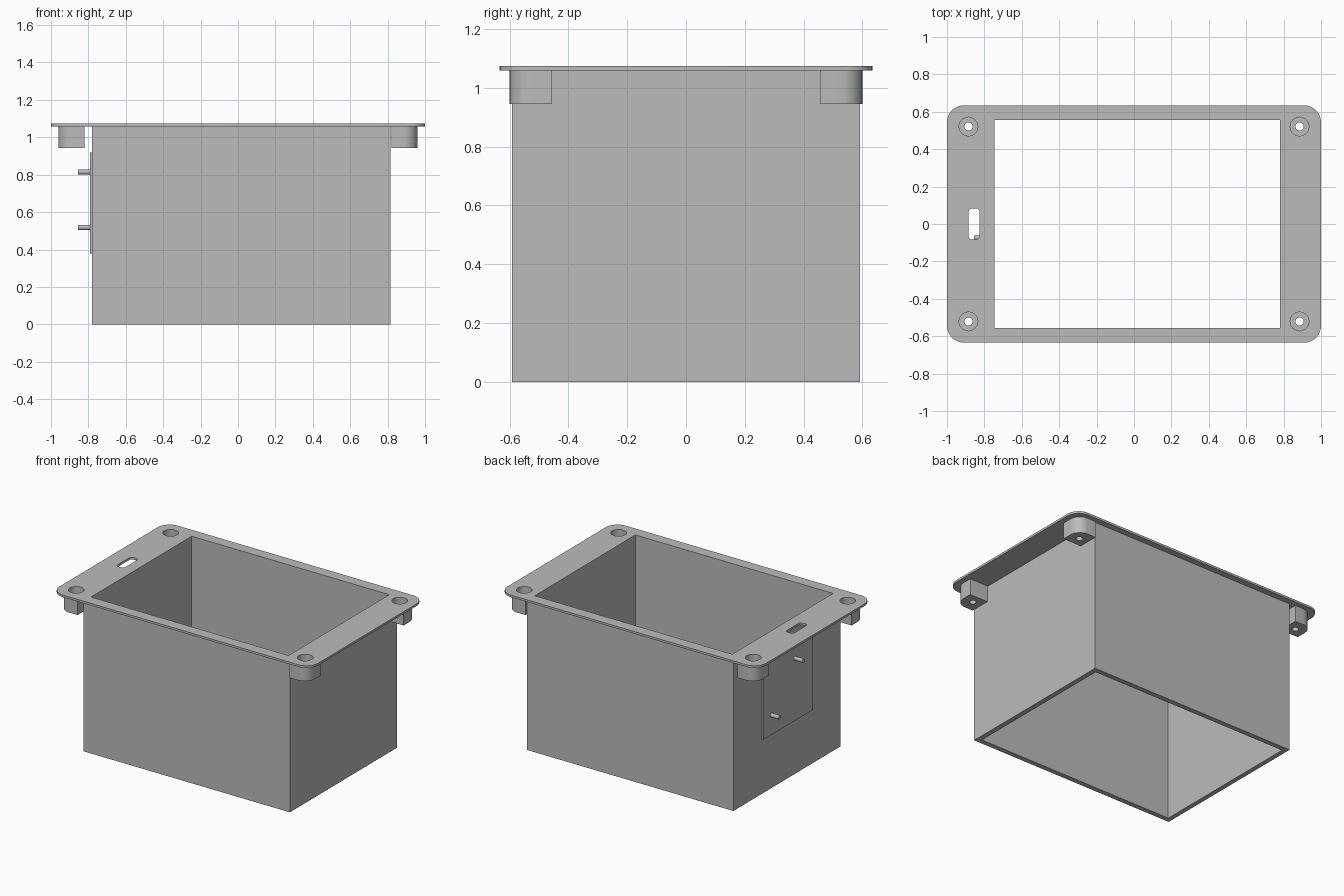
import bpy, bmesh
from math import cos, sin, pi, radians
from mathutils import Matrix

cube = bpy.data.objects.get("Cube")
if cube:
    bpy.data.objects.remove(cube, do_unlink=True)

grey = bpy.data.materials.new("plain grey")
grey.use_nodes = True
grey.diffuse_color = (0.5, 0.5, 0.5, 1)
grey.node_tree.nodes["Principled BSDF"].inputs["Base Color"].default_value = (0.5, 0.5, 0.5, 1)

TOP, UNDER, BLOCK = 1.073, 1.058, 0.944


def rounded(x0, x1, y0, y1, radii=(0, 0, 0, 0), steps=8):
    """Rectangle outline; radii run counter-clockwise from the +x +y corner."""
    pts = []
    corners = ((x1, y1, 1, 1), (x0, y1, -1, 1), (x0, y0, -1, -1), (x1, y0, 1, -1))
    for k, ((x, y, sx, sy), r) in enumerate(zip(corners, radii)):
        n = steps if r else 0
        for i in range(n + 1):
            a = pi / 2 * (k + (i / n if n else 0))
            pts.append((x - sx * r + r * cos(a), y - sy * r + r * sin(a)))
    return pts


def finish(name, bm):
    bmesh.ops.recalc_face_normals(bm, faces=bm.faces)
    mesh = bpy.data.meshes.new(name)
    bm.to_mesh(mesh)
    bm.free()
    mesh.materials.append(grey)
    obj = bpy.data.objects.new(name, mesh)
    bpy.context.collection.objects.link(obj)
    return obj


def prism(name, outline, z0, z1):
    bm = bmesh.new()
    face = bm.faces.new([bm.verts.new((x, y, z0)) for x, y in outline])
    new = bmesh.ops.extrude_face_region(bm, geom=[face])["geom"]
    verts = [g for g in new if isinstance(g, bmesh.types.BMVert)]
    bmesh.ops.translate(bm, verts=verts, vec=(0, 0, z1 - z0))
    if not face.is_valid or len(bm.faces) < len(outline) + 2:
        bm.faces.new([v for v in bm.verts if v not in verts])
    return finish(name, bm)


def cylinder(name, centre, radius, length, along_x=False):
    bm = bmesh.new()
    turn = Matrix.Rotation(pi / 2 if along_x else 0, 4, "Y")
    bmesh.ops.create_cone(bm, cap_ends=True, segments=32, radius1=radius, radius2=radius,
                          depth=length, matrix=Matrix.Translation(centre) @ turn)
    return finish(name, bm)


def cut(obj, cutters):
    """Subtract each cutter and bake the result."""
    for c in cutters:
        mod = obj.modifiers.new("cut", "BOOLEAN")
        mod.operation, mod.solver, mod.object = "DIFFERENCE", "EXACT", c
    bpy.context.view_layer.update()
    deps = bpy.context.evaluated_depsgraph_get()
    mesh = bpy.data.meshes.new_from_object(obj.evaluated_get(deps))
    obj.modifiers.clear()
    obj.data = mesh
    for c in cutters:
        bpy.data.objects.remove(c, do_unlink=True)


def bores(x, y):
    """Screw hole with a wide counterbore above it."""
    return [cylinder("bore", (x, y, 1), 0.022, 0.4),
            cylinder("counterbore", (x, y, 1.09), 0.05, 0.2)]


def opening():
    return prism("opening", rounded(-0.747, 0.78, -0.556, 0.556), -0.2, 1.3)


# Open rectangular box walls
walls = prism("box_walls", rounded(-0.78, 0.815, -0.591, 0.591), 0, UNDER)
cut(walls, [opening()])

# Mounting flange with opening, cable slot and screw holes
flange = prism("flange", rounded(-1, 1, -0.634, 0.634, (0.09,) * 4), UNDER, TOP)
slot = prism("slot", rounded(-0.885, -0.825, -0.083, 0.083, (0.02,) * 4), 1, 1.2)
corners = [(sx, sy) for sx in (-1, 1) for sy in (-1, 1)]
holes = [cylinder("hole", (sx * 0.885, sy * 0.521, 1.06), 0.05, 0.2) for sx, sy in corners]
cut(flange, [opening(), slot] + holes)

# Screw blocks under the corners, rounded on the outer edge
parts = [walls, flange]
for sx, sy in corners:
    xs = sorted((sx * 0.82, sx * 0.96))
    ys = sorted((sy * 0.456, sy * 0.6))
    outer = [0.075 if c == (sx, sy) else 0 for c in ((1, 1), (-1, 1), (-1, -1), (1, -1))]
    side = ("right" if sx < 0 else "left") + ("_front" if sy < 0 else "_back")
    block = prism("screw_block_" + side, rounded(*xs, *ys, outer), BLOCK, UNDER)
    cut(block, bores(sx * 0.885, sy * 0.521))
    parts.append(block)

# Side plate with two pegs
parts.append(prism("side_plate", rounded(-0.79, -0.779, -0.275, 0.275), 0.38, 0.92))
for name, y, z in (("upper_peg", -0.075, 0.815), ("lower_peg", 0.185, 0.518)):
    parts.append(cylinder(name, (-0.82, y, z), 0.014, 0.07, along_x=True))

# Smooth curved faces, keep edges sharp
bpy.ops.object.select_all(action="DESELECT")
for obj in parts:
    obj.select_set(True)
bpy.context.view_layer.objects.active = flange
bpy.ops.object.shade_smooth_by_angle(angle=radians(30))
